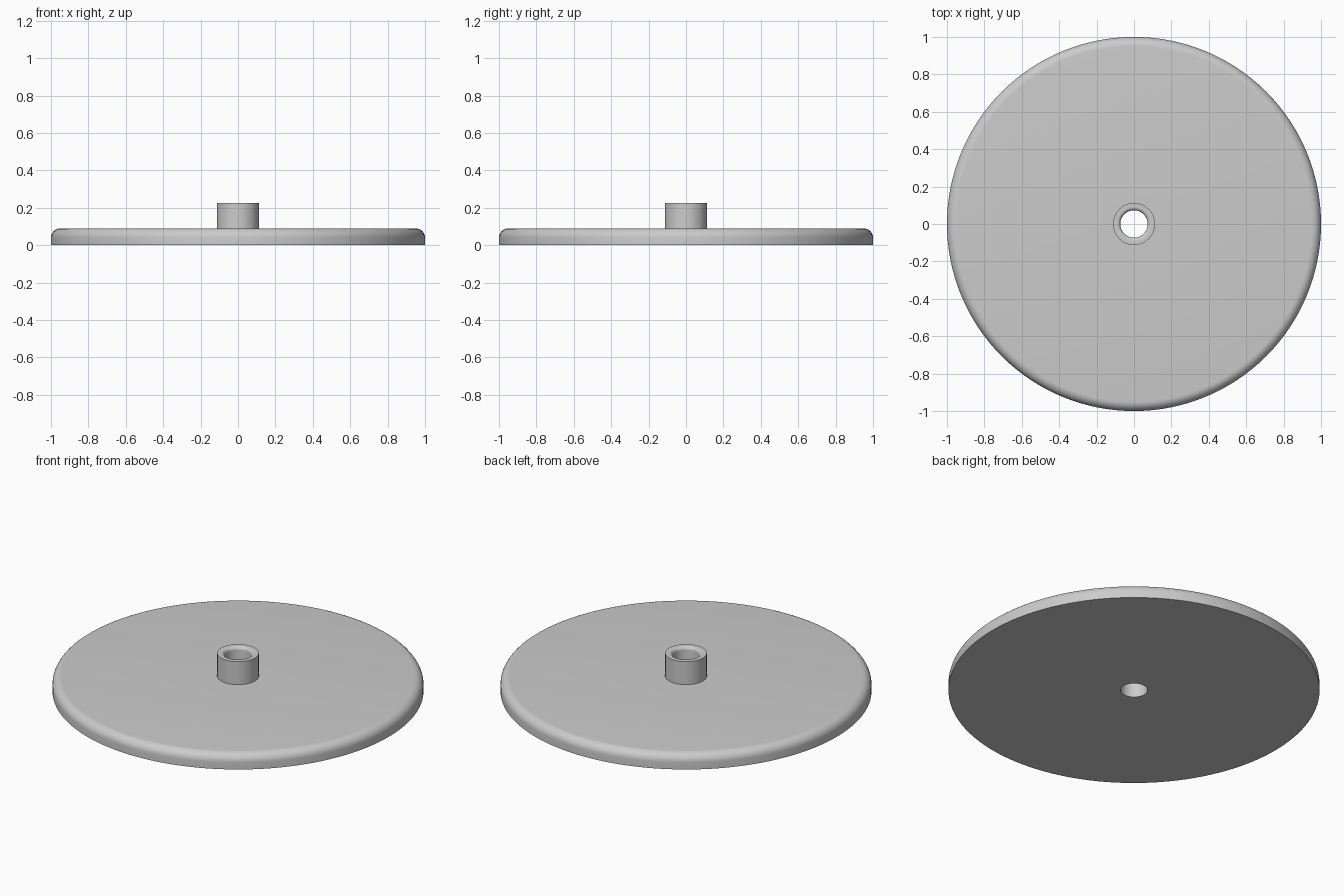
import bpy
import bmesh
from math import pi, sin, cos, radians

cube = bpy.data.objects.get("Cube")
if cube:
    bpy.data.objects.remove(cube, do_unlink=True)

grey = bpy.data.materials.new("plain grey")
grey.use_nodes = True
colour = (0.6, 0.6, 0.6, 1)
grey.diffuse_color = colour
grey.node_tree.nodes["Principled BSDF"].inputs["Base Color"].default_value = colour

SIDES = 128
DISC_R, DISC_H, RIM_FILLET = 1.0, 0.09, 0.05
HUB_R, HUB_H, BORE_R, BORE_FILLET = 0.112, 0.227, 0.073, 0.018


def arc(cx, cz, r, start, end, steps=8):
    """Points of a rounded corner in the profile plane."""
    angles = [start + (end - start) * i / steps for i in range(steps + 1)]
    return [(cx + r * cos(a), cz + r * sin(a)) for a in angles]


def lathe(name, profile):
    """Spin a closed profile of (radius, height) points about z."""
    bm = bmesh.new()
    rings = [[bm.verts.new((r * cos(2 * pi * i / SIDES), r * sin(2 * pi * i / SIDES), z))
              for i in range(SIDES)] for r, z in profile]
    for k, ring in enumerate(rings):
        above = rings[(k + 1) % len(rings)]
        for i in range(SIDES):
            j = (i + 1) % SIDES
            bm.faces.new((ring[i], ring[j], above[j], above[i]))
    bmesh.ops.recalc_face_normals(bm, faces=bm.faces)
    mesh = bpy.data.meshes.new(name)
    bm.to_mesh(mesh)
    bm.free()
    mesh.materials.append(grey)
    obj = bpy.data.objects.new(name, mesh)
    bpy.context.collection.objects.link(obj)
    bpy.ops.object.select_all(action="DESELECT")
    obj.select_set(True)
    bpy.context.view_layer.objects.active = obj
    bpy.ops.object.shade_smooth_by_angle(angle=radians(30))
    return obj


# Disc with rounded rim, upright hub and through bore in one closed section
section = [(BORE_R, 0), (DISC_R, 0)]
section += arc(DISC_R - RIM_FILLET, DISC_H - RIM_FILLET, RIM_FILLET, 0, pi / 2)
section += [(HUB_R, DISC_H), (HUB_R, HUB_H)]
section += arc(BORE_R + BORE_FILLET, HUB_H - BORE_FILLET, BORE_FILLET, pi / 2, pi)
lathe("disc_with_hub", section)
